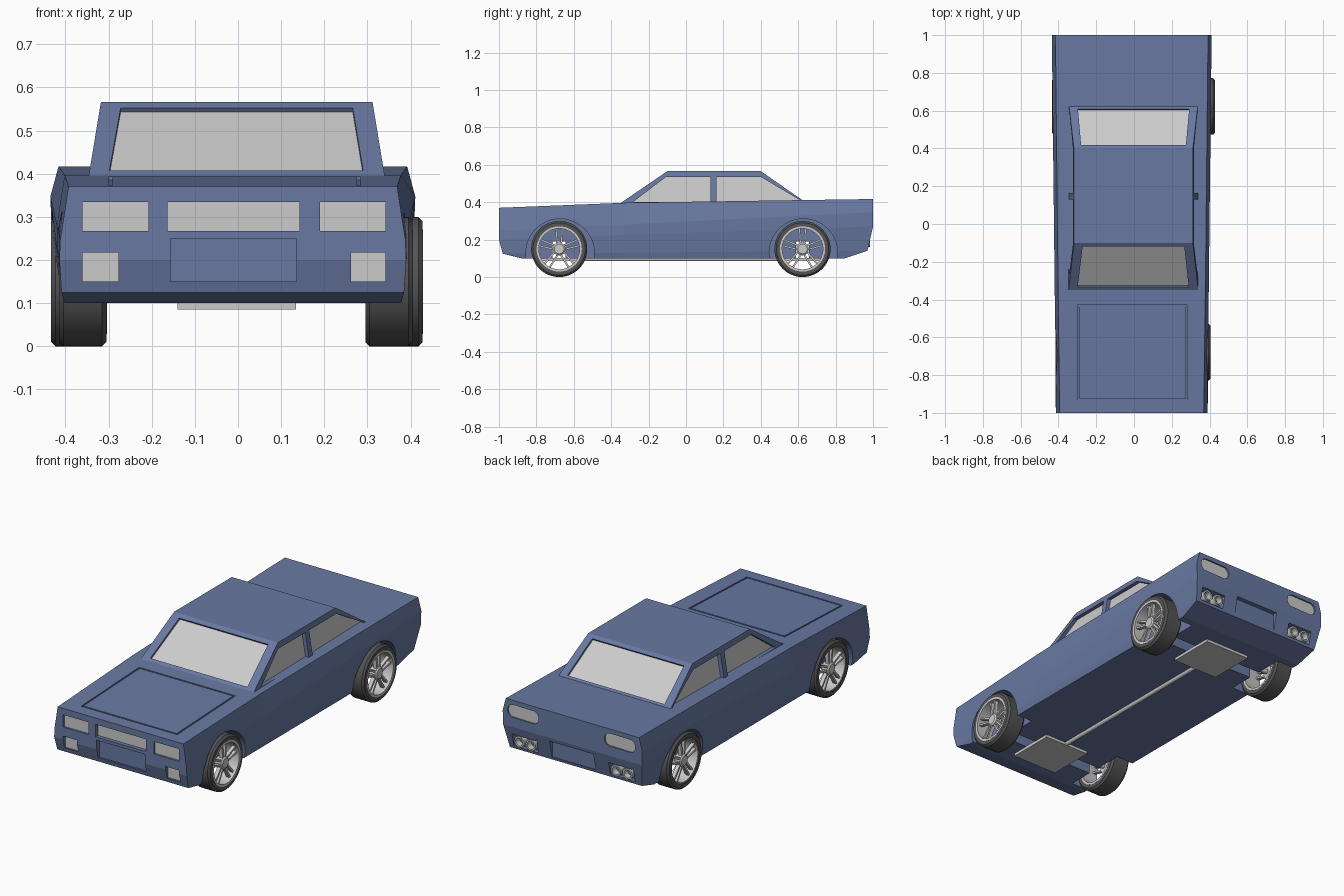
import bpy, bmesh, math
from mathutils import Vector, Matrix

if "Cube" in bpy.data.objects:
    bpy.data.objects.remove(bpy.data.objects["Cube"])

CX = -0.012  # body is centred slightly to the left of the wheels


def material(name, col):
    m = bpy.data.materials.new(name)
    m.diffuse_color = (*col, 1)
    m.use_nodes = True
    m.node_tree.nodes["Principled BSDF"].inputs["Base Color"].default_value = m.diffuse_color
    return m


BLUE = material("blue_paint", (0.14, 0.19, 0.36))
DARK = material("tyre_rubber", (0.09, 0.09, 0.09))


def make(name, bm, mat=None, smooth=False):
    bmesh.ops.recalc_face_normals(bm, faces=bm.faces[:])
    me = bpy.data.meshes.new(name)
    bm.to_mesh(me)
    bm.free()
    ob = bpy.data.objects.new(name, me)
    bpy.context.collection.objects.link(ob)
    if mat:
        me.materials.append(mat)
    if smooth:
        bpy.ops.object.select_all(action='DESELECT')
        ob.select_set(True)
        bpy.context.view_layer.objects.active = ob
        bpy.ops.object.shade_smooth_by_angle(angle=math.radians(35))
    return ob


def bridge(bm, loops, closed=False, caps=True):
    """Skin a list of equally long point loops."""
    rows = [[bm.verts.new(p) for p in l] for l in loops]
    n = len(rows[0])
    for a, b in zip(rows, rows[1:] + (rows[:1] if closed else [])):
        for i in range(n):
            bm.faces.new((a[i], a[(i + 1) % n], b[(i + 1) % n], b[i]))
    if caps and not closed:
        bm.faces.new(rows[0])
        bm.faces.new(rows[-1])


def prism(name, pts, start, end, mat=None):
    bm = bmesh.new()
    bridge(bm, [[Vector(p) + start for p in pts], [Vector(p) + end for p in pts]])
    return make(name, bm, mat)


def cut(target, cutter):
    cutter.hide_render = True
    mod = target.modifiers.new("cut", 'BOOLEAN')
    mod.operation, mod.solver, mod.object = 'DIFFERENCE', 'EXACT', cutter
    with bpy.context.temp_override(object=target, active_object=target):
        bpy.ops.object.modifier_apply(modifier=mod.name)
    bpy.data.objects.remove(cutter)


def recess(target, name, pts, normal, depth, panel=True):
    """Cut a pocket into target and lay a thin grey panel on its floor."""
    n = Vector(normal).normalized()
    cut(target, prism("cutter", pts, n * 0.05, n * -depth))
    if panel:
        prism(name, pts, n * -(depth + 0.003), n * (0.004 - depth))


def box(name, lo, hi, mat=None):
    pts = [(x, y, lo[2]) for x, y in ((lo[0], lo[1]), (hi[0], lo[1]), (hi[0], hi[1]), (lo[0], hi[1]))]
    return prism(name, pts, Vector((0, 0, 0)), Vector((0, 0, hi[2] - lo[2])), mat)


def rect_xz(x0, x1, z0, z1, y):
    return [(x0, y, z0), (x1, y, z0), (x1, y, z1), (x0, y, z1)]


def lathe(bm, profile, loc, axis='X', seg=40, closed=True):
    """Turn (radius, offset) points around an axis through loc."""
    loops = []
    for r, t in profile:
        ring = []
        for k in range(seg):
            a = 2 * math.pi * k / seg
            c, s = r * math.cos(a), r * math.sin(a)
            ring.append(Vector(loc) + Vector((t, c, s) if axis == 'X' else (c, t, s)))
        loops.append(ring)
    bridge(bm, loops, closed)


def rod(name, r, loc, half, axis, mat=None, seg=24):
    bm = bmesh.new()
    lathe(bm, [(r, -half), (r, half)], loc, axis, seg, False)
    return make(name, bm, mat, True)


# Body shell: per station, (y, z, half width) from top edge down to floor
stations = [
    [(-1, .37, .381), (-1, .247, .40), (-1, .20, .402), (-.98, .125, .397), (-.88, .10, .39)],
    [(-.33, .397, .39), (-.33, .28, .408), (-.33, .225, .408), (-.33, .13, .398), (-.33, .10, .39)],
    [(1, .417, .404), (1, .347, .423), (1, .27, .42), (.97, .14, .40), (.85, .10, .39)]]
bm = bmesh.new()
bridge(bm, [[(CX + w, y, z) for y, z, w in s] + [(CX - w, y, z) for y, z, w in reversed(s)]
            for s in stations], caps=False)
bm.verts.ensure_lookup_table()
for o in (0, 20):
    for i in range(4):
        bm.faces.new([bm.verts[o + k] for k in (i, i + 1, 8 - i, 9 - i)])
body = make("body", bm, BLUE)

# Cabin
side = [(-.39, .368), (-.10, .566), (.40, .566), (.66, .385)]
flank = lambda z: .343 - (z - .395) / .17 * .028
bm = bmesh.new()
bridge(bm, [[(s * flank(z) - .003, y, z) for y, z in side] for s in (-1, 1)])
cabin = make("cabin", bm, BLUE)

# Windows
recess(cabin, "windscreen", [(-.298, -.333, .407), (.29, -.333, .407), (.266, -.12, .552), (-.272, -.12, .552)],
       (0, -.198, .29), .015)
recess(cabin, "rear_window", [(-.297, .61, .42), (.292, .61, .42), (.275, .419, .553), (-.28, .419, .553)],
       (0, .181, .26), .015)
front_pane = [(-.285, .40), (.13, .40), (.13, .535), (-.107, .535)]
rear_pane = [(.163, .40), (.615, .408), (.40, .535), (.163, .535)]
for s, tag in ((-1, "left"), (1, "right")):
    for nm, pane in (("front", front_pane), ("rear", rear_pane)):
        recess(cabin, f"{tag}_{nm}_window", [(s * flank(z) - .003, y, z) for y, z in pane], (s, 0, 0), .025)

# Nose: headlights, grille, fog lights, blank plate pocket
F, B = (0, -1, 0), (0, 1, 0)
recess(body, "grille", rect_xz(-.163, .142, .267, .335, -1), F, .025)
recess(body, "front_plate", rect_xz(-.156, .136, .15, .25, -1), F, .022, False)
for tag, a, b in (("left", -.36, -.277), ("right", .262, .342)):
    lo, hi = (a, -.207) if tag == "left" else (.19, b)
    recess(body, f"{tag}_headlight", rect_xz(lo, hi, .267, .335, -1), F, .015)
    recess(body, f"{tag}_fog_light", rect_xz(a, b, .15, .218, -1), F, .025)

# Tail: rounded lights, blank plate pocket, twin exhausts
recess(body, "rear_plate", rect_xz(-.135, .13, .155, .25, 1), B, .03, False)
for s, tag in ((-1, "left"), (1, "right")):
    cx = s * .293 - .006
    pill = []
    for k in range(18):
        a = 2 * math.pi * (k + .5) / 18
        pill.append((cx + .036 * math.cos(a) + math.copysign(.058, math.cos(a)), 1, .357 + .036 * math.sin(a)))
    recess(body, f"{tag}_tail_light", pill, B, .012)
    recess(body, "", rect_xz(cx - .075, cx + .075, .155, .225, 1), B, .05, False)
    for dx in (-.035, .035):
        bm = bmesh.new()
        lathe(bm, [(.03, -.04), (.03, .035), (.021, .035), (.021, -.04)], (cx + dx, .95, .19), 'Y', 20)
        make(f"{tag}_exhaust", bm, None, True)

# Bonnet seam
hood = lambda y: .37 + (y + 1) / .67 * .027
for x0, x1, y0, y1 in ((-.299, .284, -.436, -.428), (-.299, .284, -.932, -.924),
                       (-.299, -.291, -.932, -.428), (.276, .284, -.932, -.428)):
    recess(body, "", [(x, y, hood(y)) for x, y in ((x0, y0), (x1, y0), (x1, y1), (x0, y1))], (0, 0, 1), .008, False)

# Axles, arches and wheels
W = .055
for pos, y, xr, xl in (("front", -.678, .35, -.36), ("rear", .623, .373, -.378)):
    for s in (-1, 1):
        cut(body, rod("cutter", .183, (s * .435 + CX / 2, y + .005, .128), .145, 'X', BLUE, 48))
    cut(body, box("cutter", (-.33, y - .035, .05), (.33, y + .035, .19), BLUE))
    rod(pos + "_axle", .014, ((xr + xl) / 2, y, .15), (xr - xl) / 2, 'X')
    box(pos + "_axle_plate", (-.14, y - .13, .085), (.135, y + .13, .102))
    for s, tag, x in ((1, "right", xr), (-1, "left", xl)):
        c = Vector((x, y, .15))
        bm = bmesh.new()
        lathe(bm, [(.118, -W), (.14, -W), (.15, -W + .01), (.15, W - .01), (.14, W), (.118, W)], c, 'X', 48)
        make(f"{pos}_{tag}_tyre", bm, DARK, True)
        bm = bmesh.new()
        lathe(bm, [(.121, -W + .004), (.121, W + .001), (.109, W + .001), (.113, -W + .004)], c, 'X', 48)
        lathe(bm, [(.034, s * .01), (.034, s * .044), (.026, s * .05)], c, 'X', 24, False)
        # Five paired spokes
        for k in range(5):
            rot = Matrix.Rotation(math.radians(72 * k), 3, 'X')
            for d in (-1, 1):
                loops = []
                for z, off in ((.02, .010), (.113, .017)):
                    loops.append([c + rot @ Vector((s * px, d * off + py, z)) for px, py in
                                  ((.022, -.005), (.042, -.005), (.042, .005), (.022, .005))])
                bridge(bm, loops)
        make(f"{pos}_{tag}_rim", bm, None, True)

# Drive shaft
rod("drive_shaft", .012, (-.003, -.03, .097), .6, 'Y')
